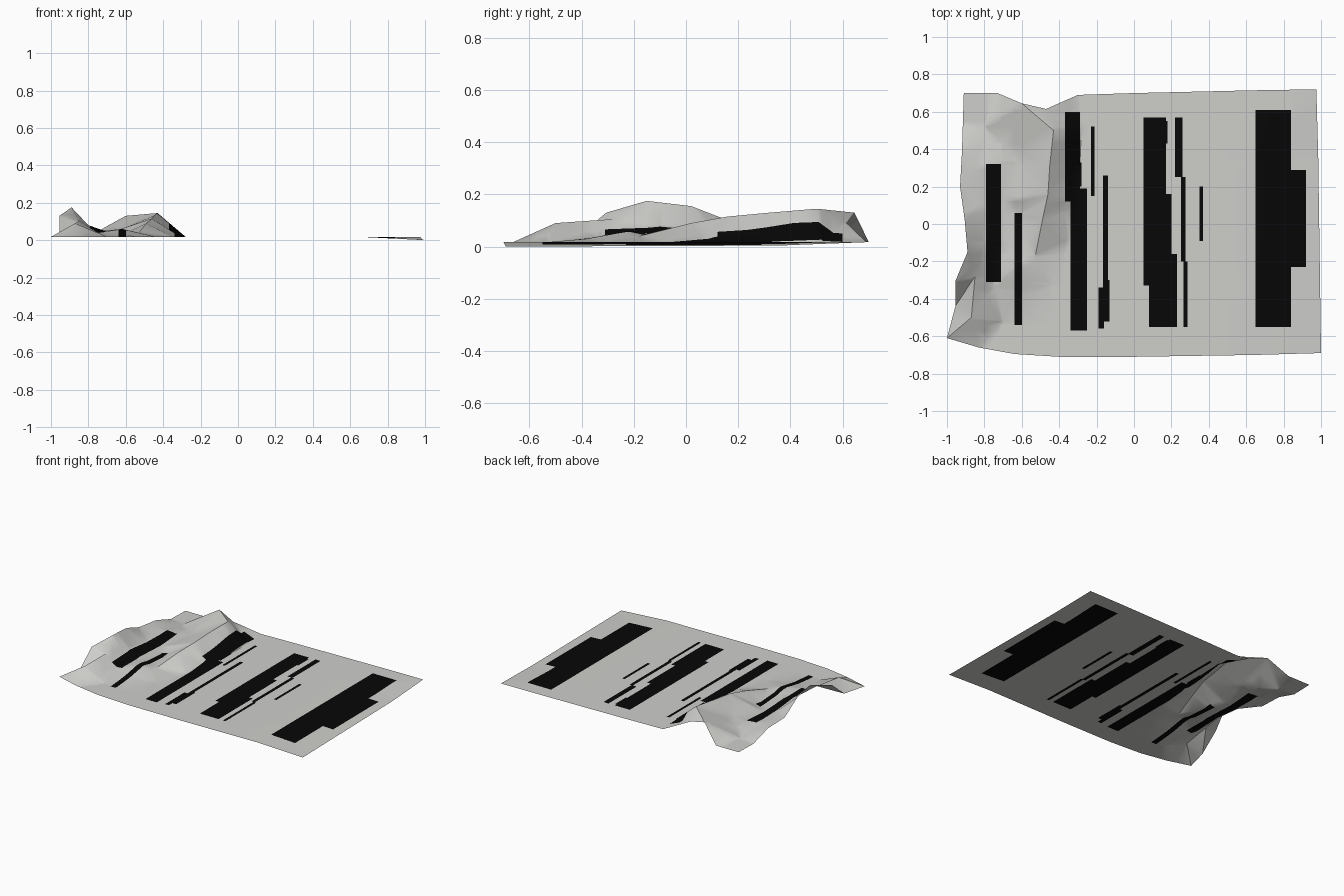
import bpy
import bmesh
import math
from mathutils import Vector
from mathutils.geometry import delaunay_2d_cdt

default_cube = bpy.data.objects.get("Cube")
if default_cube:
    bpy.data.objects.remove(default_cube, do_unlink=True)

UNIT = 0.01   # all tables below are in hundredths
FLAT = 1.8    # resting height of the sheet


def make_material(name, colour):
    mat = bpy.data.materials.new(name)
    mat.use_nodes = True
    mat.diffuse_color = colour
    shader = mat.node_tree.nodes["Principled BSDF"]
    shader.inputs["Base Color"].default_value = colour
    shader.inputs["Roughness"].default_value = 0.8
    return mat


# Edge of the sheet, counter-clockwise from the front left corner
outline = [
    (-100, -61, FLAT), (-83, -66, FLAT), (-64, -69.5, FLAT), (-40, -71, FLAT),
    (0, -71, FLAT), (65, -70, FLAT), (100, -69, 0),
    (98.5, 36, 0.4), (97.5, 72, FLAT),
    (65, 71.5, FLAT), (0, 70, FLAT), (-30, 69, FLAT),
    (-47, 61.5, 9), (-60, 64.5, 13), (-73, 70, FLAT), (-91, 70, FLAT),
    (-91.5, 54, FLAT), (-92, 38, 7), (-93, 20, 8.5),
    (-90.5, 2, 15.5), (-89, -15, 17.5), (-95.5, -30.5, 13), (-95.5, -44, FLAT),
]

# Folds inside the sheet
left_fold = [
    (-87, -50, 9), (-85, -28, 10.5), (-80, -10, 8), (-80, 10, 6),
    (-82, 30, 6), (-80, 52, 2),
]
hollow = [
    (-75, -33, 4), (-70, -10, 4.5), (-70, 12, 3.5), (-72, 33, 5),
    (-62, 35, 6), (-62, 5, 3), (-60, -38, 3), (-70, -52, FLAT), (-62, -22, 6),
]
back_ridge = [(-43, 50, 14.5), (-45, 32, 13), (-46, 16, 11.5), (-49, 2, 9), (-53, -18, 4)]
ridge_foot = [
    (-28, 52, FLAT), (-29, 30, FLAT), (-31, 10, FLAT), (-35, -10, FLAT),
    (-44, -32, FLAT), (-54, -52, FLAT), (65, 36, FLAT), (65, -36, FLAT),
]

# Painted bars: left, right, front, back
bars = [
    (-79, -71, -31, 32), (-64, -60, -54, 6),
    (-37, -29, 12, 60), (-34, -25, -57, 19), (-29, -28, 20, 33),
    (-23, -21, 15, 52), (-16.5, -14, -35, 26),
    (-19, -16, -56, -34), (-16, -13, -52, -30),
    (5, 17, -33, 57), (17, 18, 43, 55), (17, 20, -32, 16), (8, 23, -55, -16),
    (22, 26, 25, 57), (25, 27.5, -20, 25), (26.5, 28.5, -55, -20),
    (35, 37, -9, 20),
    (65, 84, -55, 61), (84, 92, -23, 29),
]


def in_bar(point):
    x, y = point.x / UNIT, point.y / UNIT
    return any(l < x < r and f < y < b for l, r, f, b in bars)


# Triangulate the folded sheet inside its outline
points = [Vector(p) * UNIT for p in
          outline + left_fold + hollow + back_ridge + ridge_foot]
flat_points, _, triangles, origins, _, _ = delaunay_2d_cdt(
    [p.xy for p in points], [], [list(range(len(outline)))], 1, 1e-6)

bm = bmesh.new()
verts = [bm.verts.new((p.x, p.y, points[source[0]].z))
         for p, source in zip(flat_points, origins)]
for triangle in triangles:
    bm.faces.new([verts[i] for i in triangle])


# Cut the sheet along every bar edge so the colours have crisp borders
def cut(axis, value):
    normal = Vector((0, 0, 0))
    normal[axis] = 1
    bmesh.ops.bisect_plane(
        bm, geom=bm.verts[:] + bm.edges[:] + bm.faces[:], dist=1e-5,
        plane_co=normal * value * UNIT, plane_no=normal)


for value in sorted({v for bar in bars for v in bar[:2]}):
    cut(0, value)
for value in sorted({v for bar in bars for v in bar[2:]}):
    cut(1, value)

# Colour the faces that fall inside a bar
for face in bm.faces:
    face.material_index = int(in_bar(face.calc_center_median()))
bm.normal_update()
for face in bm.faces:
    if face.normal.z < 0:
        face.normal_flip()

mesh = bpy.data.meshes.new("crumpled_sheet")
bm.to_mesh(mesh)
bm.free()
mesh.materials.append(make_material("pale_grey", (0.62, 0.62, 0.60, 1)))
mesh.materials.append(make_material("black", (0.002, 0.002, 0.002, 1)))

sheet = bpy.data.objects.new("crumpled_sheet", mesh)
bpy.context.collection.objects.link(sheet)
bpy.ops.object.select_all(action="DESELECT")
sheet.select_set(True)
bpy.context.view_layer.objects.active = sheet
bpy.ops.object.shade_smooth_by_angle(angle=math.radians(40))
